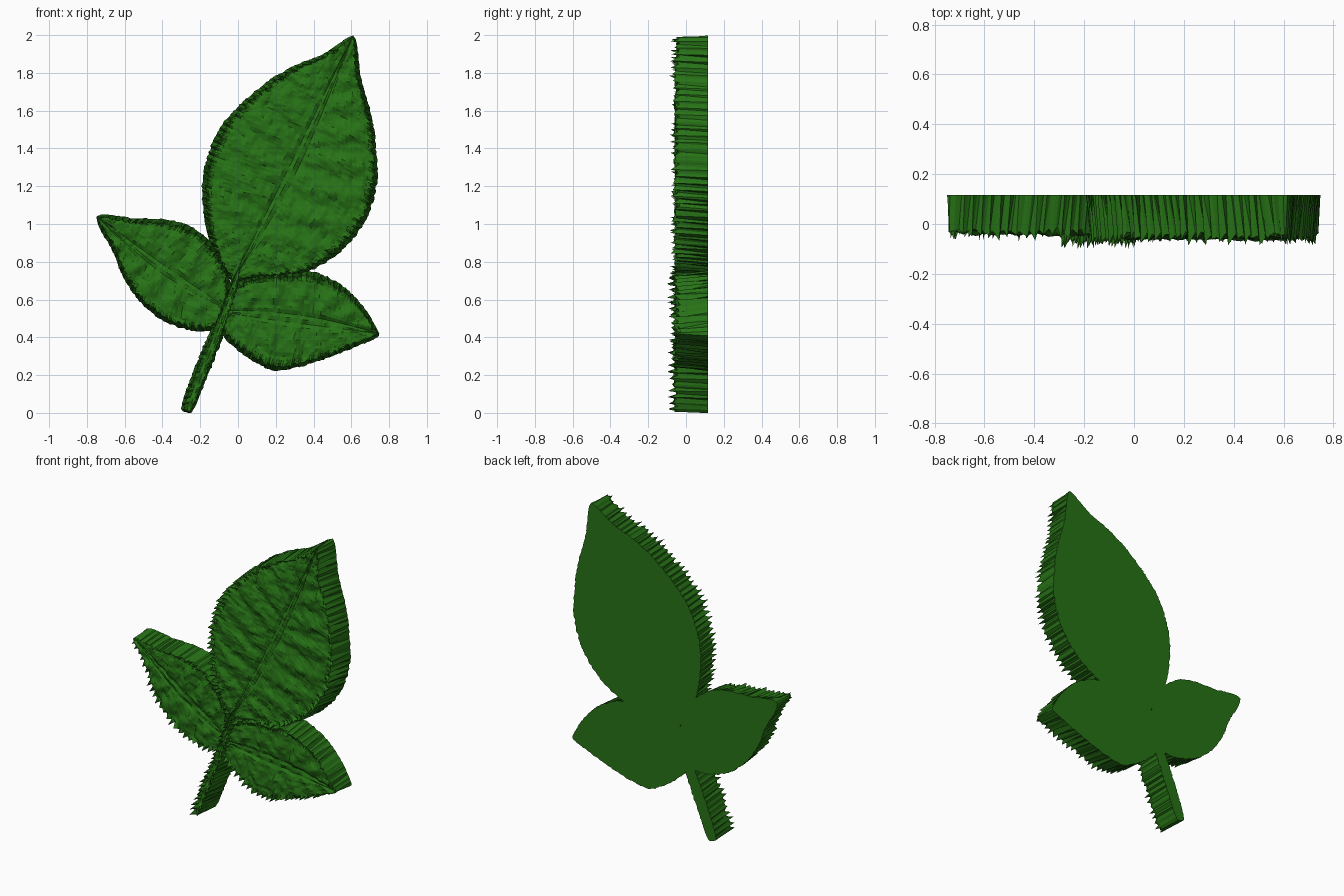
import bpy, bmesh, math, random
from mathutils import Vector, noise

if "Cube" in bpy.data.objects:
    bpy.data.objects.remove(bpy.data.objects["Cube"])

random.seed(4)
BACK = 0.117
green = bpy.data.materials.new("leaf_green")
green.diffuse_color = (0.02, 0.17, 0.008, 1)
green.use_nodes = True
green.node_tree.nodes["Principled BSDF"].inputs["Base Color"].default_value = green.diffuse_color


def resample(pts, n):
    """Smooth curve through the points, n+1 evenly spaced samples."""
    p = [Vector(q) for q in pts]
    p = [2 * p[0] - p[1]] + p + [2 * p[-1] - p[-2]]
    dense = []
    for a, b, c, d in zip(p, p[1:], p[2:], p[3:]):
        for k in range(24):
            u = k / 24
            dense.append(0.5 * (2 * b + (c - a) * u + (2 * a - 5 * b + 4 * c - d) * u * u
                                + (3 * b - a - 3 * c + d) * u ** 3))
    dense.append(p[-2])
    dist = [0.0]
    for a, b in zip(dense, dense[1:]):
        dist.append(dist[-1] + (b - a).length)
    out, j = [], 0
    for i in range(n + 1):
        target = dist[-1] * i / n
        while j < len(dist) - 2 and dist[j + 1] < target:
            j += 1
        f = (target - dist[j]) / max(dist[j + 1] - dist[j], 1e-9)
        out.append(dense[j].lerp(dense[j + 1], min(f, 1)))
    return out


def carved_leaf(name, mid, side_a, side_b, n, m, veins, depth=0.035, teeth=0.032, inset_max=0.036):
    """Thick relief leaf: rippled front, ragged rim, sloping walls, flat back."""
    c = resample(mid, n)
    sides = [resample([mid[0]] + s + [mid[-1]], n) for s in (side_a, side_b)]
    bm = bmesh.new()
    vert = lambda p, y: bm.verts.new((p.x, y, p.y))
    front, back = [], []
    for i in range(n + 1):
        t = i / n
        window = math.sin(math.pi * t) ** 0.5 if 0 < i < n else 0
        # teeth: every third station stands proud and reaches furthest out
        tip = i % 3 == 0
        rim = [depth + 0.008 + (random.uniform(0.2, 1.2) if tip else random.uniform(-0.6, 0.3)) * teeth
               for _ in range(2)]
        inset = [inset_max * (random.uniform(0.25, 0.6) if tip else random.uniform(0.5, 1))
                 for _ in range(2)]
        row = []
        for j in range(-m, m + 1):
            k = 0 if j < 0 else 1
            s = abs(j) / m
            span = sides[k][i] - c[i]
            p = c[i] + span * s * max(0.3, 1 - inset[k] * s ** 4 / max(span.length, 0.02))
            # puffed halves, slanted side veins, pitted surface, grooved midrib
            h = depth + 0.012 * math.sin(math.pi * s) * window
            h += 0.010 * math.sin(2 * math.pi * veins * (t - 0.08 * s)) * window * math.sin(math.pi * s)
            h += 0.012 * noise.noise(Vector((p.x * 22, p.y * 22, 3)))
            h += 0.005 * noise.noise(Vector((p.x * 70, p.y * 70, 8)))
            if abs(j) == 1:
                h -= 0.008 * window
            if abs(j) == m:
                h = rim[k]
            elif abs(j) == m - 1:
                h = 0.6 * h + 0.4 * rim[k]
            if i in (0, n):
                h = depth + 0.01
                p = c[i] + (c[n // 2] - c[i]).normalized() * 0.015
            row.append(vert(p, -h))
        front.append(row)
        rag = [0.005 * random.uniform(-1, 1) * window for _ in range(2)]
        edge = [sides[k][i] + (sides[k][i] - c[i]).normalized() * rag[k] for k in range(2)]
        back.append([vert(edge[0], BACK), vert(c[i], BACK), vert(edge[1], BACK)])
    for r0, r1, b0, b1 in zip(front, front[1:], back, back[1:]):
        for j in range(2 * m):
            bm.faces.new((r0[j], r0[j + 1], r1[j + 1], r1[j]))
        for j in range(2):
            bm.faces.new((b0[j], b1[j], b1[j + 1], b0[j + 1]))
        bm.faces.new((r0[0], r1[0], b1[0], b0[0]))
        bm.faces.new((r0[-1], b0[2], b1[2], r1[-1]))
    bmesh.ops.remove_doubles(bm, verts=bm.verts, dist=1e-5)
    bmesh.ops.dissolve_degenerate(bm, edges=bm.edges, dist=1e-6)
    bmesh.ops.recalc_face_normals(bm, faces=bm.faces)
    me = bpy.data.meshes.new(name)
    bm.to_mesh(me)
    bm.free()
    me.materials.append(green)
    ob = bpy.data.objects.new(name, me)
    bpy.context.collection.objects.link(ob)
    return ob


# Large top leaf
carved_leaf("large_leaf", [(-0.03, 0.69), (0.29, 1.29), (0.61, 1.998)],
            [(-0.12, 0.83), (-0.18, 1.05), (-0.18, 1.29), (-0.08, 1.53), (0.10, 1.71),
             (0.28, 1.83), (0.45, 1.90), (0.57, 1.98)],
            [(0.12, 0.71), (0.36, 0.745), (0.55, 0.86), (0.68, 1.03), (0.735, 1.22),
             (0.73, 1.42), (0.70, 1.60), (0.65, 1.78), (0.63, 1.95)],
            150, 20, 10, depth=0.04)
# Left leaf
carved_leaf("left_leaf", [(-0.06, 0.55), (-0.40, 0.76), (-0.75, 1.04)],
            [(-0.10, 0.45), (-0.24, 0.435), (-0.40, 0.49), (-0.52, 0.59), (-0.61, 0.72),
             (-0.66, 0.85), (-0.735, 0.98)],
            [(-0.04, 0.66), (-0.07, 0.80), (-0.15, 0.91), (-0.26, 0.99), (-0.40, 1.025),
             (-0.55, 1.03), (-0.70, 1.052)],
            84, 12, 7, depth=0.025)
# Right leaf
carved_leaf("right_leaf", [(-0.10, 0.54), (0.30, 0.50), (0.748, 0.42)],
            [(-0.05, 0.66), (0.08, 0.73), (0.25, 0.745), (0.42, 0.74), (0.57, 0.66), (0.68, 0.54)],
            [(-0.08, 0.41), (0.05, 0.295), (0.20, 0.225), (0.40, 0.265), (0.60, 0.34), (0.73, 0.395)],
            87, 12, 7, depth=0.033)
# Stem, running up between the leaves
carved_leaf("stem", [(-0.265, 0.0), (-0.18, 0.23), (-0.09, 0.48), (0.01, 0.78)],
            [(-0.30, 0.035), (-0.225, 0.25), (-0.125, 0.49), (-0.04, 0.70)],
            [(-0.235, 0.02), (-0.15, 0.22), (-0.06, 0.46), (0.01, 0.68)],
            72, 3, 6, depth=0.052, teeth=0.035, inset_max=0.024)
